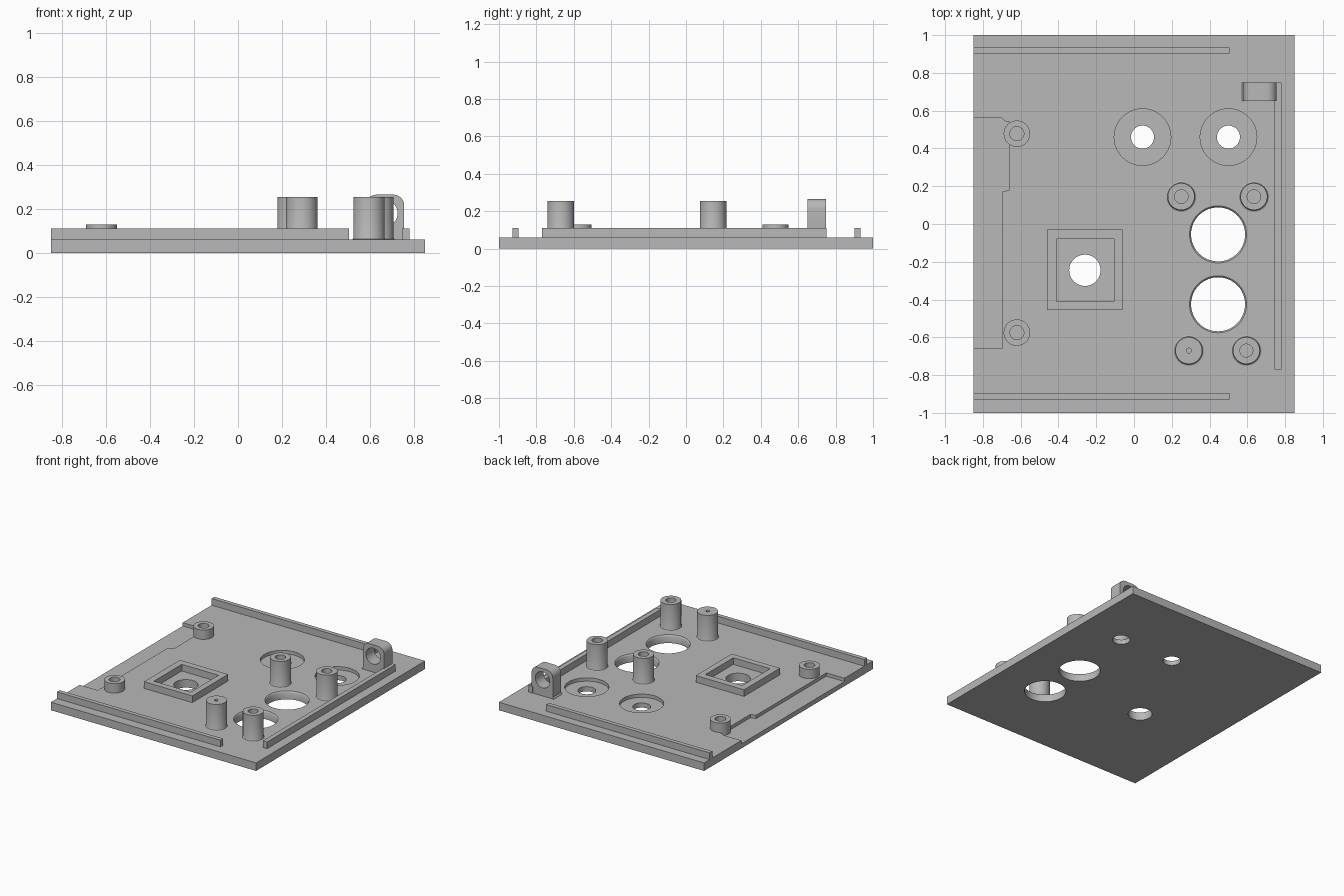
import bpy, bmesh
from math import pi, cos, sin, radians
from mathutils import Vector

old = bpy.data.objects.get("Cube")
if old:
    bpy.data.objects.remove(old, do_unlink=True)

grey = bpy.data.materials.new("plain_grey")
grey.use_nodes = True
colour = (0.48, 0.48, 0.48, 1)
grey.diffuse_color = colour
grey.node_tree.nodes["Principled BSDF"].inputs["Base Color"].default_value = colour

TOP = 0.06      # upper face of the plate
RAIL = 0.11     # top of rails and frame
POCKET = 0.035  # floor of the shallow recesses


def finish(name, bm):
    bmesh.ops.remove_doubles(bm, verts=bm.verts, dist=1e-5)
    bmesh.ops.recalc_face_normals(bm, faces=bm.faces)
    mesh = bpy.data.meshes.new(name)
    bm.to_mesh(mesh)
    bm.free()
    mesh.materials.append(grey)
    ob = bpy.data.objects.new(name, mesh)
    bpy.context.collection.objects.link(ob)
    return ob


def prism(name, points, vector):
    """Extrude a flat outline of 3D points along a vector."""
    bm = bmesh.new()
    face = bm.faces.new([bm.verts.new(p) for p in points])
    out = bmesh.ops.extrude_face_region(bm, geom=[face], use_keep_orig=True)
    moved = [g for g in out["geom"] if isinstance(g, bmesh.types.BMVert)]
    bmesh.ops.translate(bm, verts=moved, vec=Vector(vector))
    return finish(name, bm)


def box(name, x0, x1, y0, y1, z0, z1):
    return prism(name, [(x0, y0, z0), (x1, y0, z0), (x1, y1, z0), (x0, y1, z0)],
                 (0, 0, z1 - z0))


def lathe(name, x, y, profile, steps=48):
    """Spin a closed (radius, height) profile about a vertical axis."""
    bm = bmesh.new()
    vs = [bm.verts.new((r, 0, z)) for r, z in profile]
    es = [bm.edges.new(pair) for pair in zip(vs, vs[1:])]
    bmesh.ops.spin(bm, geom=vs + es, cent=(0, 0, 0), axis=(0, 0, 1),
                   angle=2 * pi, steps=steps, use_merge=True)
    bmesh.ops.translate(bm, verts=bm.verts, vec=(x, y, 0))
    return finish(name, bm)


def drill(name, x, y, r, z0, z1):
    return lathe(name, x, y, [(0, z0), (r, z0), (r, z1), (0, z1)])


def select(ob):
    bpy.ops.object.select_all(action='DESELECT')
    ob.select_set(True)
    bpy.context.view_layer.objects.active = ob


def cut(ob, cutters):
    for c in cutters:
        select(ob)
        mod = ob.modifiers.new("cut", 'BOOLEAN')
        mod.operation, mod.solver, mod.object = 'DIFFERENCE', 'EXACT', c
        bpy.ops.object.modifier_apply(modifier=mod.name)
        bpy.data.objects.remove(c, do_unlink=True)


def smooth(ob):
    select(ob)
    bpy.ops.object.shade_smooth_by_angle(angle=radians(30))


# Base plate with side recess, counterbored holes and large openings
plate = box("base_plate", -0.85, 0.85, -1, 1, 0, TOP)
outline = [(-0.9, 0.56), (-0.70, 0.56), (-0.685, 0.545), (-0.66, 0.54),
           (-0.66, 0.18), (-0.70, 0.17), (-0.70, -0.66), (-0.9, -0.66)]
cutters = [prism("recess_cutter", [(x, y, POCKET) for x, y in outline], (0, 0, 0.1))]
for x in (0.045, 0.5):
    cutters.append(drill("counterbore_cutter", x, 0.46, 0.15, POCKET, 0.1))
    cutters.append(drill("screw_cutter", x, 0.46, 0.061, -0.1, 0.2))
for y in (-0.055, -0.425):
    cutters.append(lathe("opening_cutter", 0.445, y, [
        (0, -0.1), (0.143, -0.1), (0.143, 0.05), (0.147, 0.057),
        (0.155, 0.063), (0.155, 0.1), (0, 0.1)], 64))
cutters.append(drill("frame_hole_cutter", -0.26, -0.245, 0.083, -0.1, 0.2))
cut(plate, cutters)
smooth(plate)

# Raised square frame around the button hole
frame = box("square_frame", -0.46, -0.06, -0.455, -0.03, TOP - 0.005, RAIL)
cut(frame, [box("frame_cutter", -0.41, -0.105, -0.41, -0.08, 0, 0.2)])

# Edge rails
box("back_rail", -0.85, 0.505, 0.902, 0.934, TOP, RAIL)
box("front_rail", -0.85, 0.505, -0.928, -0.896, TOP, RAIL)
box("left_rail", 0.745, 0.78, -0.77, 0.75, TOP, RAIL)


# Tall screw posts and low bosses, each with a blind hole
def post(name, x, y, r, hole, base, top, floor, flare):
    smooth(lathe(name, x, y, [
        (0, floor), (hole, floor), (hole, top), (r, top), (r, TOP + flare),
        (r + flare * 0.3, TOP + flare * 0.3), (r + flare, TOP),
        (r, base), (0, base)]))


for i, (x, y, hole) in enumerate([(0.25, 0.145, 0.036), (0.635, 0.145, 0.036),
                                  (0.595, -0.67, 0.034), (0.29, -0.67, 0.013)]):
    post(f"tall_post_{i + 1}", x, y, 0.071, hole, TOP - 0.01, 0.255, 0.09, 0.01)
for i, y in enumerate((0.478, -0.575)):
    post(f"low_boss_{i + 1}", -0.62, y, 0.07, 0.037, POCKET - 0.005, 0.13, TOP + 0.01, 0)

# Cable loop: rounded block with a cross hole
x0, x1, top, rad = 0.58, 0.755, 0.265, 0.05
shape = [(x0 - 0.01, TOP - 0.005), (x0 - 0.008, TOP + 0.003), (x0, TOP + 0.012)]
for cx, start in ((x0 + rad, 180), (x1 - rad, 90)):
    for k in range(9):
        a = radians(start - k * 90 / 8)
        shape.append((cx + rad * cos(a), top - rad + rad * sin(a)))
shape += [(x1, 0.09), (x1 - 0.008, TOP - 0.005)]
loop = prism("cable_loop", [(x, 0.65, z) for x, z in shape], (0, 0.098, 0))
ring = [(0.665 + 0.06 * cos(k * pi / 20), 0.5, 0.18 + 0.06 * sin(k * pi / 20))
        for k in range(40)]
cut(loop, [prism("loop_cutter", ring, (0, 0.5, 0))])
smooth(loop)
